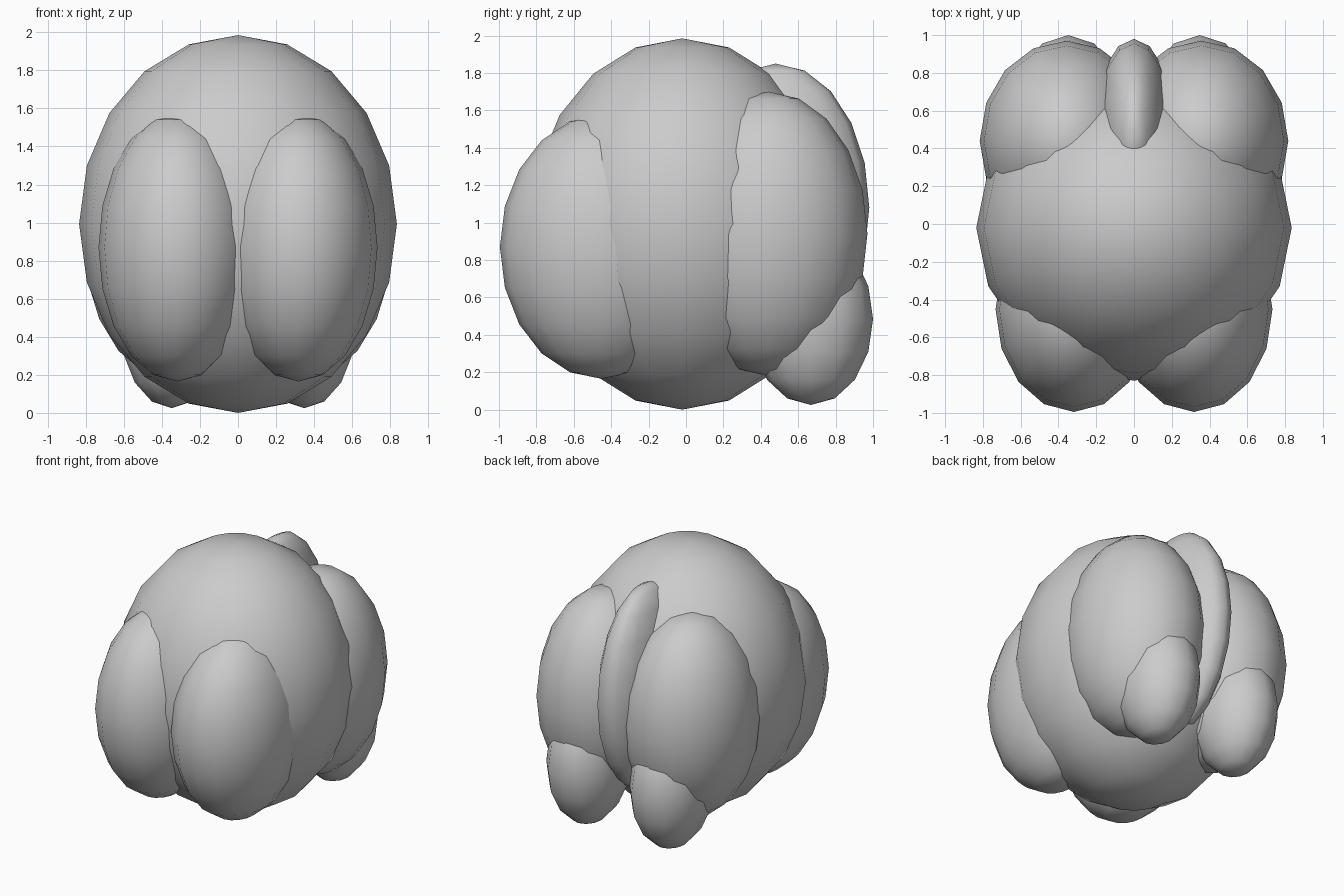
import bpy

if "Cube" in bpy.data.objects:
    bpy.data.objects.remove(bpy.data.objects["Cube"])


def lobe(name, centre, radii, segments=16, rings=10):
    """Smooth low-poly ellipsoid."""
    bpy.ops.mesh.primitive_uv_sphere_add(segments=segments, ring_count=rings,
                                         radius=1, location=centre)
    ob = bpy.context.object
    ob.name = name
    ob.scale = radii
    bpy.ops.object.transform_apply(location=False, rotation=False, scale=True)
    bpy.ops.object.shade_smooth()
    return ob


# Central body
lobe("body", (0, -0.02, 0.9925), (0.835, 0.81, 0.9925))

# Long ridge at the back, on the centre line
lobe("back_ridge", (0, 0.48, 1.08), (0.215, 0.5, 0.77))

# Paired lobes, mirrored left and right
for side, s in (("left", -1), ("right", 1)):
    lobe("front_lobe_" + side, (s * 0.318, -0.452, 0.87), (0.415, 0.543, 0.705))
    lobe("back_lobe_" + side, (s * 0.357, 0.44, 0.94), (0.46, 0.53, 0.76))
    lobe("lower_knob_" + side, (s * 0.348, 0.668, 0.485), (0.275, 0.332, 0.46), 12, 8)
